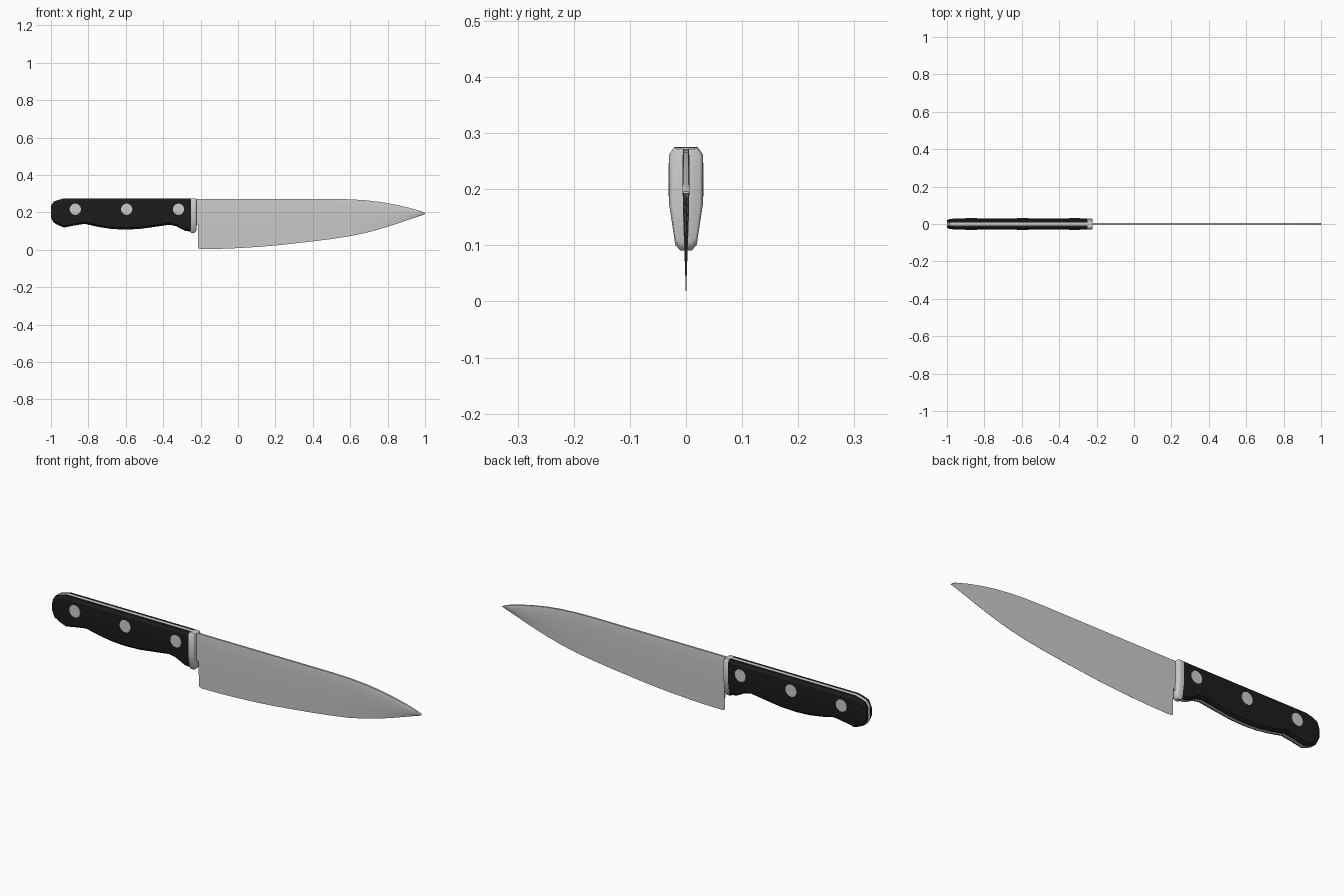
import bpy, bmesh, math

if "Cube" in bpy.data.objects:
    bpy.data.objects.remove(bpy.data.objects["Cube"])


def finish(obj, angle=30, color=None):
    if color:
        mat = bpy.data.materials.new(obj.name + "_material")
        mat.diffuse_color = color
        mat.use_nodes = True
        mat.node_tree.nodes["Principled BSDF"].inputs["Base Color"].default_value = mat.diffuse_color
        obj.data.materials.append(mat)
    bpy.ops.object.select_all(action='DESELECT')
    obj.select_set(True)
    bpy.context.view_layer.objects.active = obj
    bpy.ops.object.shade_smooth_by_angle(angle=math.radians(angle))


def loft(name, rings, angle=30, color=None):
    """Skin a list of closed rings with the same point count and cap the ends."""
    bm = bmesh.new()
    rows = [[bm.verts.new(p) for p in ring] for ring in rings]
    n = len(rows[0])
    for a, b in zip(rows, rows[1:]):
        for i in range(n):
            j = (i + 1) % n
            bm.faces.new((a[i], a[j], b[j], b[i]))
    bm.faces.new(rows[0])
    bm.faces.new(rows[-1])
    bmesh.ops.remove_doubles(bm, verts=bm.verts, dist=1e-5)
    bmesh.ops.recalc_face_normals(bm, faces=bm.faces)
    mesh = bpy.data.meshes.new(name)
    bm.to_mesh(mesh)
    bm.free()
    obj = bpy.data.objects.new(name, mesh)
    bpy.context.collection.objects.link(obj)
    finish(obj, angle, color)
    return obj


def mirrored(half):
    return half + [(x, -y, z) for x, y, z in reversed(half)]


def grip_half(x, top, bot, w):
    """Outer half of the handle section: chamfered top, tapered bottom."""
    low = w * (0.62 + 0.38 * min(1, max(0, (bot + 0.012 - 0.10) / 0.07)))
    mid = max(0.172, bot + 0.022)
    return [(x, w * 0.7, top), (x, w, top - 0.013), (x, w, mid),
            (x, low, bot + 0.010), (x, low * 0.55, bot)]


# Handle stations: x, top z, bottom z, half width
TANG = 0.007
GRIP = [(-1.0, .235, .172, .021), (-.985, .258, .145, .027),
        (-.96, .267, .131, .029), (-.93, .275, .119, .029),
        (-.88, .275, .129, .029), (-.82, .139, 0, 0), (-.75, .123, 0, 0),
        (-.68, .112, 0, 0), (-.61, .108, 0, 0), (-.53, .111, 0, 0),
        (-.45, .122, 0, 0), (-.365, .134, 0, 0), (-.33, .126, 0, 0),
        (-.285, .102, 0, 0), (-.248, .096, 0, 0)]
GRIP = [s if s[3] else (s[0], .275, s[1], .029) for s in GRIP]

# Handle scales, one each side of the tang
for name, side in (("front_scale", -1), ("back_scale", 1)):
    rings = []
    for s in GRIP:
        x, top, bot, w = s
        ring = [(x, TANG, top)] + grip_half(*s) + [(x, TANG, bot)]
        rings.append([(px, side * py, pz) for px, py, pz in ring])
    loft(name, rings, 30, (0.012, 0.012, 0.012, 1))

# Steel tang between the scales
loft("tang", [mirrored([(x, TANG, top), (x, TANG, bot)])
              for x, top, bot, w in GRIP])

# Bolster
loft("bolster", [mirrored(grip_half(*s)) for s in (
    (-.25, .275, .091, .030), (-.232, .275, .091, .030),
    (-.225, .274, .098, .028), (-.222, .272, .105, .024))], 40)

# Rivets running through the handle
for i, x in enumerate((-.87, -.595, -.318)):
    bpy.ops.mesh.primitive_cylinder_add(
        vertices=24, radius=.03, depth=.062, location=(x, 0, .217),
        rotation=(math.pi / 2, 0, 0))
    rivet = bpy.context.object
    rivet.name = f"rivet_{i + 1}"
    finish(rivet)


# Blade thickness by height
def thick(z):
    return 0.0008 + 0.0052 * min(1, (z / 0.2) ** 0.7)


def blade_ring(x, top, bot):
    half = []
    for t in (0, .06, .25, .5, .75, .92, 1):
        z = top + (bot - top) * t
        edge = min(1, (1 - t) * 2.2 + 0.12)
        half.append((x, thick(z) * edge * (0.8 if t == 0 else 1), z))
    return mirrored(half)


BLADE = [(-.213, .272, .010), (-.203, .272, .004), (-.1, .272, .005),
         (0, .272, .009), (.1, .272, .015), (.2, .272, .023),
         (.3, .272, .034), (.4, .272, .045), (.5, .272, .058),
         (.6, .270, .073), (.68, .265, .090), (.76, .256, .111),
         (.84, .242, .136), (.91, .226, .160), (.96, .212, .177),
         (.99, .202, .187), (1.0, .196, .192)]
loft("blade", [blade_ring(*s) for s in BLADE], 40)

# Short neck joining blade and bolster
loft("neck", [mirrored([(x, .0055, .272), (x, .006, .2), (x, .0045, b)])
              for x, b in ((-.235, .125), (-.222, .13), (-.21, .138))])
